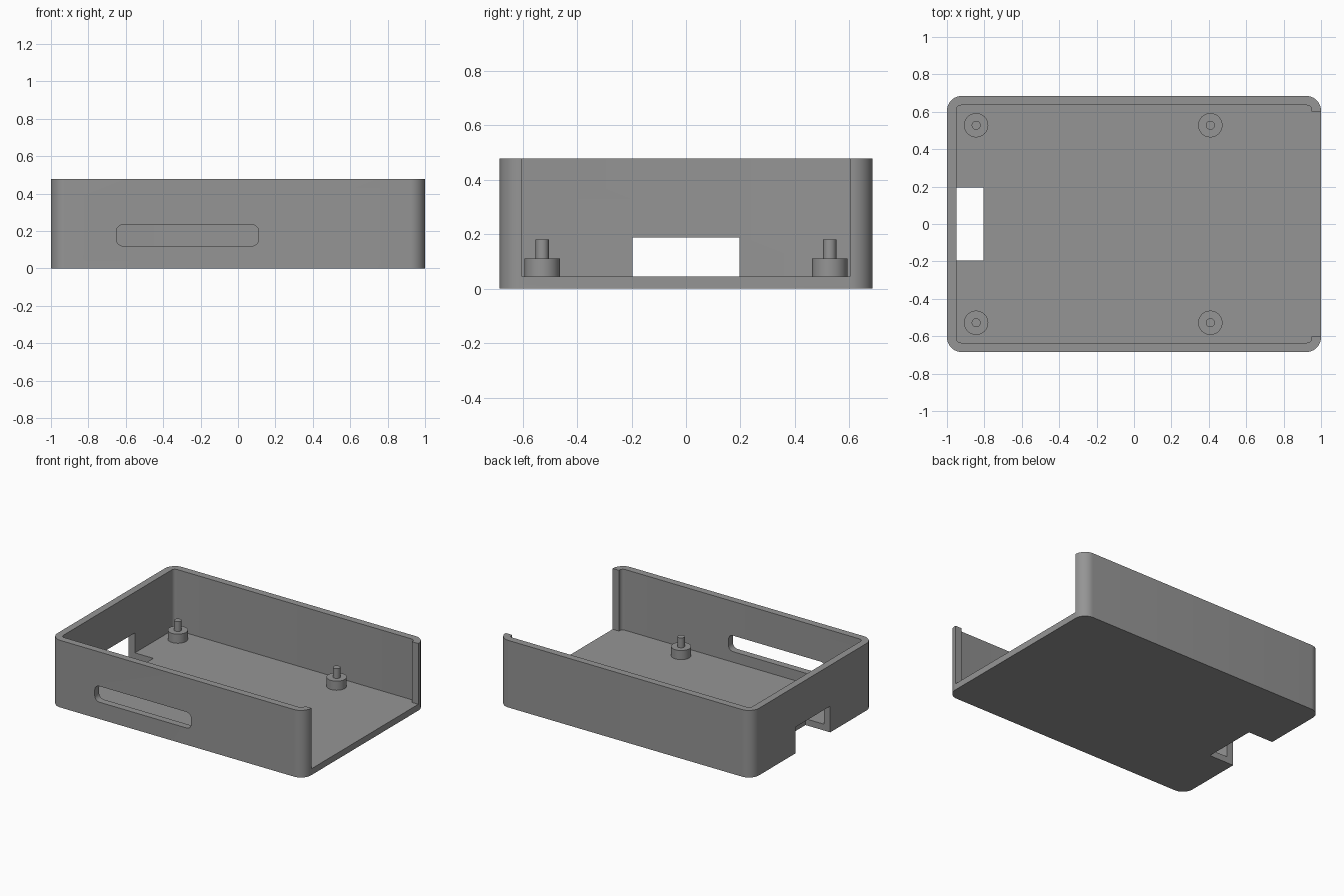
import bpy, bmesh, math
from mathutils import Matrix

if "Cube" in bpy.data.objects:
    bpy.data.objects.remove(bpy.data.objects["Cube"])

grey = bpy.data.materials.new("mid grey plastic")
grey.diffuse_color = (0.3, 0.3, 0.3, 1)
grey.use_nodes = True
grey.node_tree.nodes["Principled BSDF"].inputs["Base Color"].default_value = grey.diffuse_color

HEIGHT, FLOOR = 0.478, 0.045


def rounded_prism(name, u, v, w, radius=0.0, segments=10, matrix=Matrix()):
    """Extrude a rounded rectangle u by v over the range w."""
    points = []
    corners = [(u[1], v[1], 0), (u[0], v[1], 90), (u[0], v[0], 180), (u[1], v[0], 270)]
    for cu, cv, start in corners:
        if not radius:
            points.append((cu, cv))
            continue
        ou = cu + (radius if cu == u[0] else -radius)
        ov = cv + (radius if cv == v[0] else -radius)
        for i in range(segments + 1):
            a = math.radians(start + 90 * i / segments)
            points.append((ou + radius * math.cos(a), ov + radius * math.sin(a)))
    bm = bmesh.new()
    base = bm.faces.new([bm.verts.new((p[0], p[1], w[0])) for p in points])
    top = bmesh.ops.extrude_face_region(bm, geom=[base])["geom"]
    bmesh.ops.translate(bm, vec=(0, 0, w[1] - w[0]),
                        verts=[g for g in top if isinstance(g, bmesh.types.BMVert)])
    bmesh.ops.transform(bm, matrix=matrix, verts=bm.verts)
    bmesh.ops.recalc_face_normals(bm, faces=bm.faces)
    return finish(name, bm)


def finish(name, bm):
    mesh = bpy.data.meshes.new(name)
    bm.to_mesh(mesh)
    bm.free()
    mesh.materials.append(grey)
    obj = bpy.data.objects.new(name, mesh)
    bpy.context.collection.objects.link(obj)
    return obj


def select(obj):
    bpy.ops.object.select_all(action='DESELECT')
    obj.select_set(True)
    bpy.context.view_layer.objects.active = obj


def smooth(obj):
    select(obj)
    bpy.ops.object.shade_smooth_by_angle(angle=math.radians(30))


def cut(obj, cutter):
    cutter.hide_render = True
    mod = obj.modifiers.new("cut", 'BOOLEAN')
    mod.operation, mod.solver, mod.object = 'DIFFERENCE', 'EXACT', cutter
    select(obj)
    bpy.ops.object.modifier_apply(modifier=mod.name)
    bpy.data.objects.remove(cutter)


# Tray body with rounded corners
tray = rounded_prism("case_tray", (-1, 1), (-0.685, 0.685), (0, HEIGHT), 0.08)

# Hollow interior
cut(tray, rounded_prism("cavity", (-0.95, 0.95), (-0.635, 0.635), (FLOOR, 0.7), 0.025, 6))

# Open right end, leaving a narrow lip on each side
cut(tray, rounded_prism("end_opening", (0.9, 1.2), (-0.602, 0.602), (FLOOR, 0.7)))

# Notch through the left wall and floor
cut(tray, rounded_prism("cable_notch", (-1.2, -0.805), (-0.196, 0.196), (-0.2, 0.187)))

# Rounded slot through the front wall
upright = Matrix.Rotation(math.radians(90), 4, 'X')
cut(tray, rounded_prism("front_slot", (-0.65, 0.11), (0.12, 0.234), (0.6, 0.8), 0.036, 6, upright))
smooth(tray)


# Board standoffs: wide base with a locating pin
def standoff(x, y):
    profile = [(0, FLOOR), (0.065, FLOOR), (0.065, 0.11), (0.024, 0.11), (0.024, 0.18), (0, 0.18)]
    bm = bmesh.new()
    verts = [bm.verts.new((r, 0, z)) for r, z in profile]
    edges = [bm.edges.new(pair) for pair in zip(verts, verts[1:])]
    bmesh.ops.spin(bm, geom=verts + edges, cent=(0, 0, 0), axis=(0, 0, 1),
                   angle=math.tau, steps=32, use_duplicate=False)
    bmesh.ops.remove_doubles(bm, verts=bm.verts, dist=0.0005)
    bmesh.ops.recalc_face_normals(bm, faces=bm.faces)
    bmesh.ops.translate(bm, vec=(x, y, 0), verts=bm.verts)
    smooth(finish("standoff", bm))


for x in (-0.844, 0.408):
    for y in (-0.528, 0.528):
        standoff(x, y)
